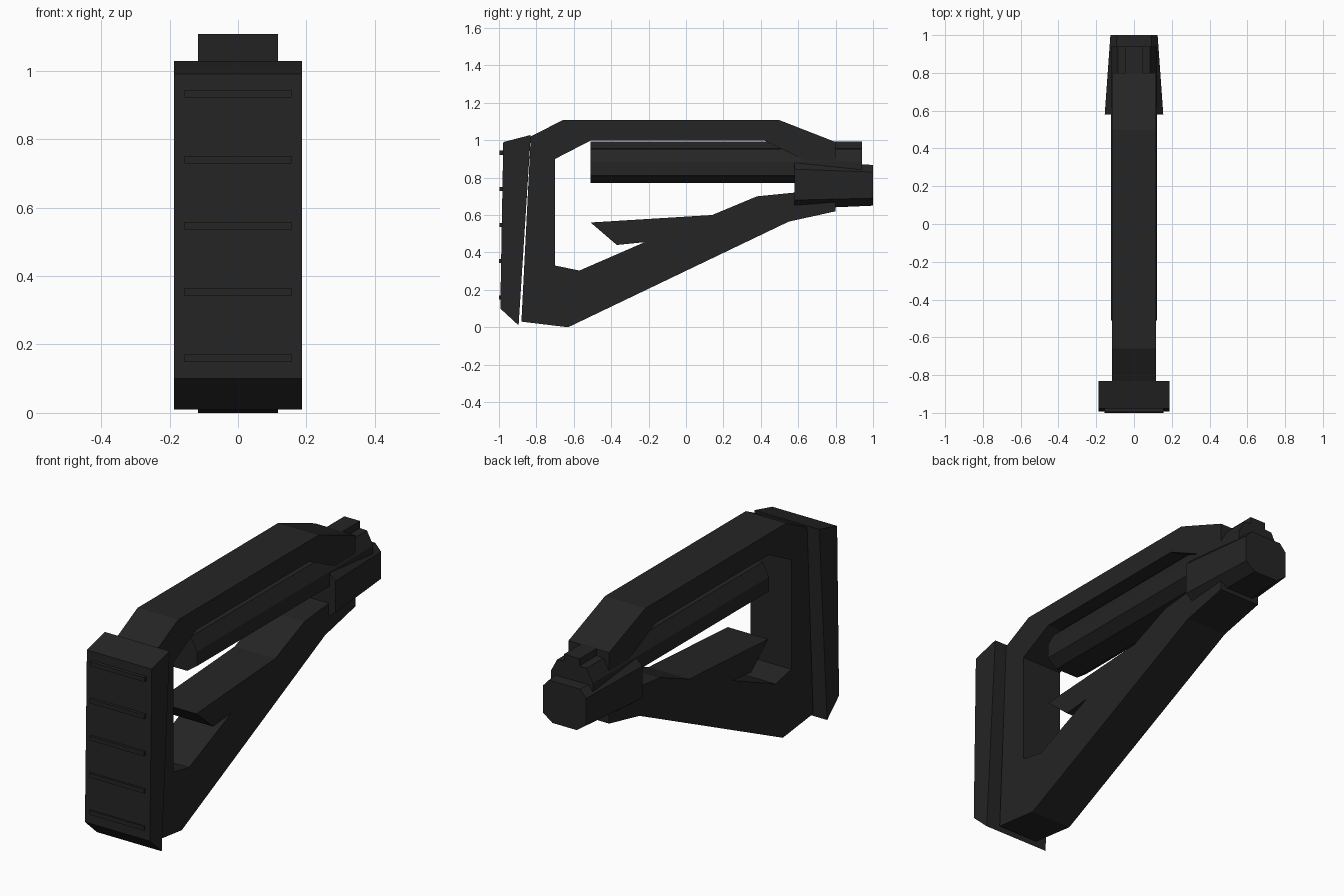
import bpy, bmesh

if "Cube" in bpy.data.objects:
    bpy.data.objects.remove(bpy.data.objects["Cube"])

black = bpy.data.materials.new("matte_black")
black.diffuse_color = (0.018, 0.018, 0.018, 1)
black.use_nodes = True
black.node_tree.nodes["Principled BSDF"].inputs["Base Color"].default_value = black.diffuse_color


def loft(name, ring_a, ring_b):
    """Solid between two matching rings of points."""
    bm = bmesh.new()
    a = [bm.verts.new(p) for p in ring_a]
    b = [bm.verts.new(p) for p in ring_b]
    bm.faces.new(a)
    bm.faces.new(b[::-1])
    n = len(a)
    for i in range(n):
        j = (i + 1) % n
        bm.faces.new((a[j], a[i], b[i], b[j]))
    bmesh.ops.recalc_face_normals(bm, faces=bm.faces)
    me = bpy.data.meshes.new(name)
    bm.to_mesh(me)
    bm.free()
    me.materials.append(black)
    ob = bpy.data.objects.new(name, me)
    bpy.context.collection.objects.link(ob)
    return ob


def side_plate(name, profile, half):
    """Side profile (y, z) extruded across x."""
    return loft(name, [(-half, y, z) for y, z in profile],
                [(half, y, z) for y, z in profile])


def mirrored(half):
    """Closed section from its right half, listed top to bottom."""
    return half + [(-x, z) for x, z in reversed(half)]


# Skeleton frame: top arm, rear upright and sloping lower arm
side_plate("frame", [
    (-0.83, 1.02), (-0.66, 1.107), (0.50, 1.107), (0.80, 0.99), (0.80, 0.88),
    (0.66, 0.88), (0.42, 0.998), (-0.51, 0.998), (-0.70, 0.90), (-0.70, 0.33),
    (-0.57, 0.303), (-0.22, 0.455), (0.14, 0.60), (0.38, 0.70), (0.58, 0.72),
    (0.80, 0.72), (0.80, 0.62), (0.55, 0.565), (-0.63, 0.0), (-0.88, 0.03)], 0.117)

# Hook rising from the lower arm
side_plate("hook", [(-0.51, 0.56), (0.14, 0.60), (0.10, 0.56),
                    (-0.22, 0.455), (-0.37, 0.44)], 0.117)

# Butt pad with horizontal grip ribs
side_plate("butt_pad", [(-0.977, 0.99), (-0.83, 1.028), (-0.895, 0.01),
                        (-0.993, 0.10)], 0.187)
for i in range(5):
    z = 0.16 + i * 0.1933
    side_plate("grip_rib", [(-1.0 + 0.004 * i / 4, z - 0.011), (-0.96, z - 0.011),
                            (-0.96, z + 0.011), (-1.0 + 0.004 * i / 4, z + 0.011)], 0.157)

# Buffer tube with a raised key along the top
tube = mirrored([(0.045, 0.992), (0.045, 0.955), (0.085, 0.953), (0.121, 0.885),
                 (0.121, 0.81), (0.065, 0.77)])
loft("buffer_tube", [(x, -0.51, z) for x, z in tube],
     [(x, 0.94, z) for x, z in tube])

# Tapered collar clamping the arms at the rear
wide = mirrored([(0.115, 0.885), (0.155, 0.845), (0.155, 0.68), (0.09, 0.632)])
slim = mirrored([(0.09, 0.868), (0.125, 0.83), (0.125, 0.69), (0.07, 0.65)])
loft("collar", [(x, 0.58, z) for x, z in wide],
     [(x, 1.0, z) for x, z in slim])
